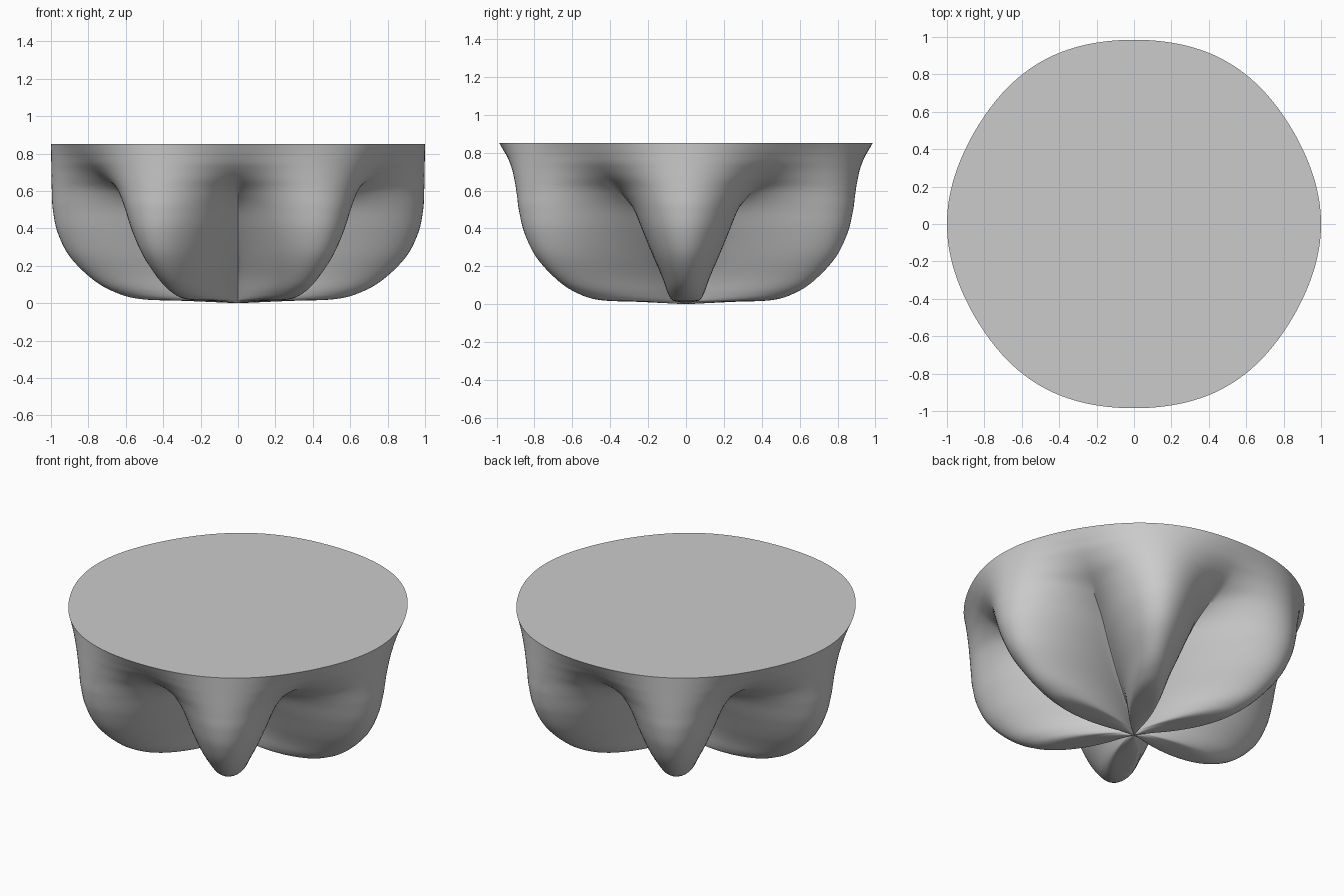
import bpy
import math
from mathutils import Vector

cube = bpy.data.objects.get("Cube")
if cube:
    bpy.data.objects.remove(cube)

LOBES = 6
SEGMENTS = 240
STEPS = 8

# Profile rows: height, lobe radius, valley radius, lobe narrowness
ROWS = [
    (0.0, 0.0, 0.0, 2.0),
    (0.012, 0.27, 0.012, 2.0),
    (0.022, 0.52, 0.025, 2.0),
    (0.06, 0.66, 0.05, 1.9),
    (0.13, 0.78, 0.11, 1.8),
    (0.25, 0.9, 0.28, 1.5),
    (0.38, 0.965, 0.43, 1.25),
    (0.5, 0.99, 0.55, 1.1),
    (0.59, 0.995, 0.69, 1.15),
    (0.66, 0.997, 0.82, 1.4),
    (0.73, 0.998, 0.905, 1.7),
    (0.79, 0.999, 0.95, 1.9),
    (0.85, 1.0, 0.985, 2.0),
]


def smooth_rows(rows, steps):
    """Catmull-Rom interpolation through the profile rows."""
    pts = [Vector(r) for r in rows]
    pts = [2 * pts[0] - pts[1]] + pts + [2 * pts[-1] - pts[-2]]
    out = []
    for a, b, c, d in zip(pts, pts[1:], pts[2:], pts[3:]):
        for i in range(steps):
            t = i / steps
            out.append(0.5 * (2 * b + (c - a) * t + (2 * a - 5 * b + 4 * c - d) * t * t
                              + (3 * b - a - 3 * c + d) * t ** 3))
    return out + [pts[-2]]


# Rings from the centre of the underside up to the rim
verts, faces = [(0, 0, 0)], []
rings = smooth_rows(ROWS, STEPS)[1:]
for z, lobe, valley, power in rings:
    for i in range(SEGMENTS):
        a = math.tau * i / SEGMENTS
        blend = abs(math.cos(a * LOBES / 2)) ** power
        r = valley + (lobe - valley) * blend
        verts.append((r * math.cos(a), r * math.sin(a), max(z, 0)))

for i in range(SEGMENTS):
    j = (i + 1) % SEGMENTS
    faces.append((0, 1 + j, 1 + i))
    for k in range(len(rings) - 1):
        low, high = 1 + k * SEGMENTS, 1 + (k + 1) * SEGMENTS
        faces.append((low + i, low + j, high + j, high + i))

# Flat top
rim = 1 + (len(rings) - 1) * SEGMENTS
faces.append(tuple(range(rim, rim + SEGMENTS)))

mesh = bpy.data.meshes.new("lobed_base")
mesh.from_pydata(verts, [], faces)
mesh.update()
base = bpy.data.objects.new("lobed_base", mesh)
bpy.context.collection.objects.link(base)

# Plain grey material
grey = bpy.data.materials.new("light_grey")
grey.use_nodes = True
colour = (0.6, 0.6, 0.6, 1)
grey.diffuse_color = colour
grey.node_tree.nodes["Principled BSDF"].inputs["Base Color"].default_value = colour
mesh.materials.append(grey)

bpy.context.view_layer.objects.active = base
base.select_set(True)
bpy.ops.object.shade_smooth_by_angle(angle=math.radians(50))
